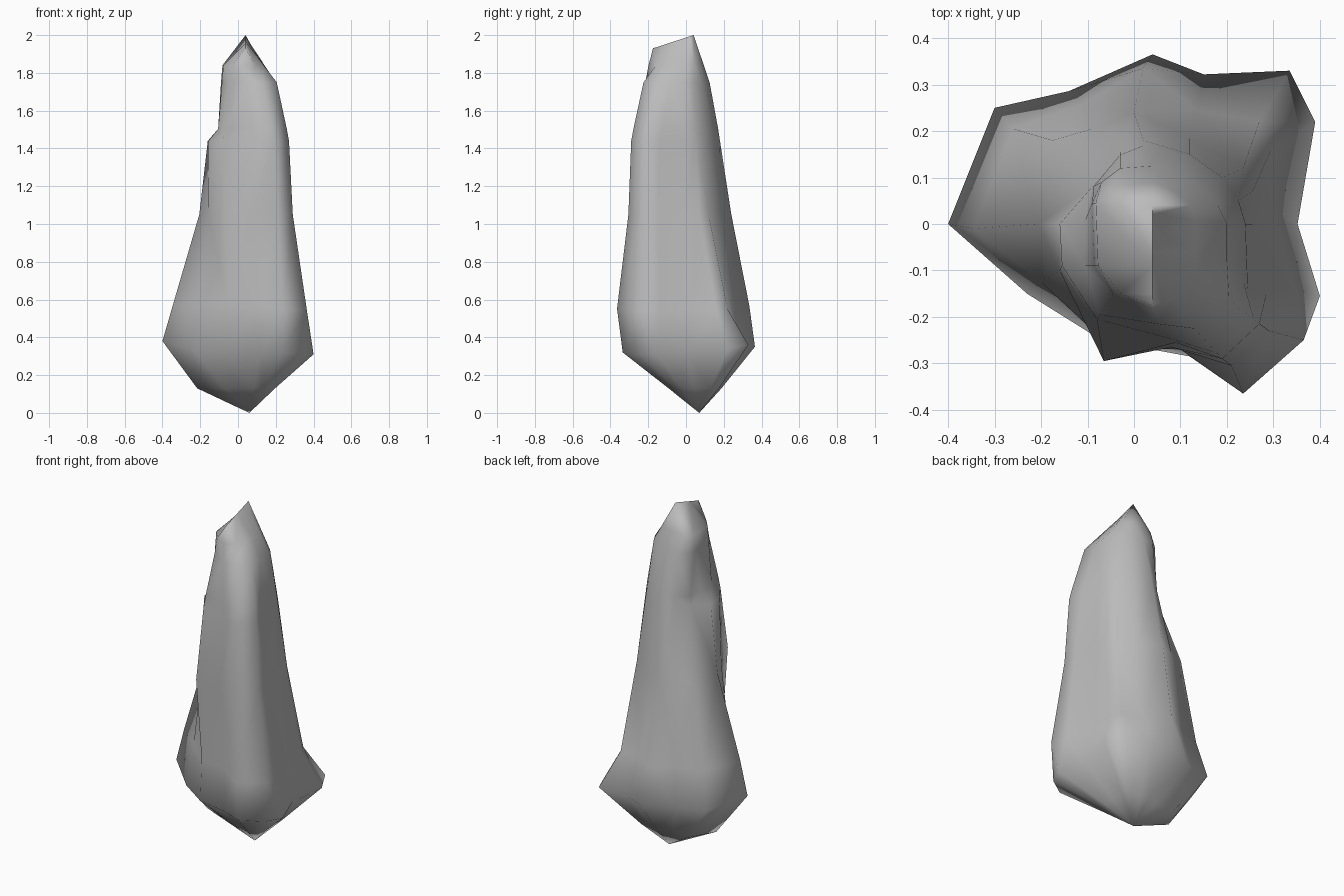
import bpy, bmesh

if "Cube" in bpy.data.objects:
    bpy.data.objects.remove(bpy.data.objects["Cube"])

# Cross-sections of the rock spire, counter-clockwise from the right side
BASE = [(.352, .0), (.39, .22), (.335, .33), (.15, .322), (.04, .365), (-.14, .286), (-.30, .25),
        (-.40, 0), (-.23, -.15), (-.07, -.25), (.12, -.285), (.235, -.335), (.35, -.25), (.40, -.155)]
BELLY = [(.297, .035), (.295, .16), (.27, .22), (.135, .245), (.02, .335), (-.11, .26), (-.26, .205),
         (-.345, -.01), (-.20, -.125), (-.05, -.265), (.10, -.27), (.235, -.365), (.365, -.25), (.35, -.14)]
WAIST = [(.255, 0), (.255, .07), (.235, .12), (.12, .185), (0, .24), (-.09, .205), (-.175, .18),
         (-.205, 0), (-.16, -.10), (-.065, -.295), (.08, -.265), (.21, -.305), (.29, -.23), (.285, -.15)]
SHOULDER = [(.24, 0), (.225, .05), (.19, .10), (.12, .15), (.02, .18), (-.03, .155), (-.09, .08),
            (-.16, 0), (-.155, -.09), (-.08, -.205), (.09, -.255), (.19, -.29), (.27, -.215), (.245, -.14)]
NECK = [(.20, 0), (.18, .04), (.14, .08), (.10, .105), (.04, .125), (-.03, .12), (-.07, .09),
        (-.09, .045), (-.085, -.09), (-.045, -.15), (.05, -.215), (.13, -.225), (.205, -.165), (.20, -.08)]
# Heights of the widest rim, tilted around the rock
RIM_Z = [.33, .34, .36, .35, .35, .35, .36, .38, .33, .32, .32, .32, .31, .31]


def mix(a, b, t):
    return tuple(p + (q - p) * t for p, q in zip(a, b))


def ring(points, z):
    return [(x, y, z) for x, y in points]


def crest(p):
    """Point on the short sloping ridge at the summit."""
    y = max(-.175, min(.04, p[1]))
    if p[0] > .1:  # right side leans towards the peak
        y = y * .5 + .02
    return (.04, y, 1.93 + .07 * (y + .175) / .215)


foot = (.06, .07, 0)
base = [(x, y, z) for (x, y), z in zip(BASE, RIM_Z)]
neck = ring(NECK, 1.75)

# Underside tapers to a point, fuller on the left
fullness = {6: .55, 7: .6, 8: .45}
under = []
for i, p in enumerate(base):
    x, y, z = mix(foot, p, fullness.get(i, .4))
    under.append((x, y, .13))

# Belly sits lower on the right than on the left
belly = [(x, y, .57 - .08 * max(x, 0)) for x, y in BELLY]

# Small ledge on the left, just above the shoulder
ledge = [mix(a, b, .18) for a, b in zip(ring(SHOULDER, 1.45), neck)]
ledge = [(max(x, -.105), y, z) for x, y, z in ledge]

# Summit narrows to the ridge, staying steep on the left
pull = {6: .2, 7: .06, 8: .06, 9: .2}
cap = [mix(p, crest(p), pull.get(i, .42)) for i, p in enumerate(neck)]
cap = [(x, y, max(z, 1.84)) for x, y, z in cap]
top = [crest(p) for p in neck]

rings = [under, base, belly, ring(WAIST, 1.05),
         ring(SHOULDER, 1.44), ledge, neck, cap, top]

bm = bmesh.new()
loops = [[bm.verts.new(p) for p in r] for r in rings]
tip = bm.verts.new(foot)
n = len(BASE)
for i in range(n):
    j = (i + 1) % n
    bm.faces.new((tip, loops[0][j], loops[0][i]))
    for lo, hi in zip(loops, loops[1:]):
        bm.faces.new((lo[i], lo[j], hi[j], hi[i]))
bmesh.ops.remove_doubles(bm, verts=bm.verts, dist=.002)
bmesh.ops.triangulate(bm, faces=bm.faces)
bmesh.ops.recalc_face_normals(bm, faces=bm.faces)
for f in bm.faces:
    f.smooth = True

mesh = bpy.data.meshes.new("rock_spire")
bm.to_mesh(mesh)
bm.free()
stone = bpy.data.materials.new("grey stone")
stone.diffuse_color = (.5, .5, .5, 1)
stone.use_nodes = True
stone.node_tree.nodes["Principled BSDF"].inputs["Base Color"].default_value = stone.diffuse_color
mesh.materials.append(stone)
rock = bpy.data.objects.new("rock_spire", mesh)
bpy.context.collection.objects.link(rock)
